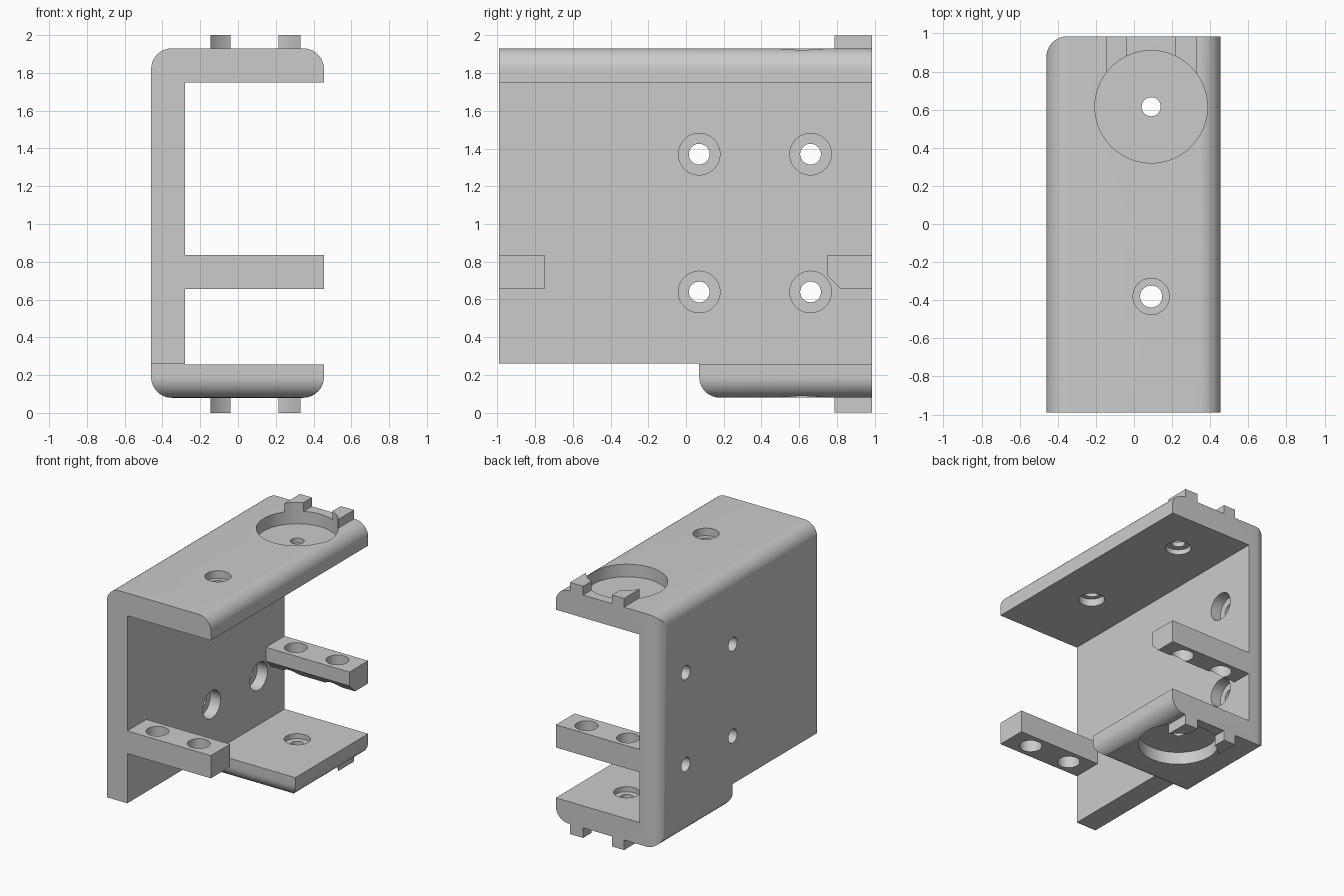
import bpy, bmesh, math
from mathutils import Vector

if "Cube" in bpy.data.objects:
    bpy.data.objects.remove(bpy.data.objects["Cube"], do_unlink=True)

grey = bpy.data.materials.new("plain_grey")
grey.use_nodes = True
COLOUR = (0.6, 0.6, 0.6, 1)
grey.diffuse_color = COLOUR
grey.node_tree.nodes["Principled BSDF"].inputs["Base Color"].default_value = COLOUR

# Overall limits
X0, X1, Y0, Y1 = -0.46, 0.455, -0.99, 0.985
Z0, Z1 = 0.08, 1.93
WALL = -0.28            # inner face of the side wall
FLOOR, CEIL = 0.255, 1.75
R = 0.11                # edge rounding
DISC = (0.09, 0.615)    # centre of the round recesses


def prism(name, pts, axis, lo, hi):
    """Extrude a 2D outline along an axis; the outline uses the other two axes in order."""
    i = "xyz".index(axis)

    def place(p, d):
        c = list(p)
        c.insert(i, d)
        return Vector(c)

    bm = bmesh.new()
    face = bm.faces.new([bm.verts.new(place(p, lo)) for p in pts])
    new = bmesh.ops.extrude_face_region(bm, geom=[face])["geom"]
    verts = [v for v in new if isinstance(v, bmesh.types.BMVert)]
    bmesh.ops.translate(bm, verts=verts, vec=place((0, 0), hi - lo))
    bmesh.ops.recalc_face_normals(bm, faces=bm.faces)
    mesh = bpy.data.meshes.new(name)
    bm.to_mesh(mesh)
    bm.free()
    mesh.materials.append(grey)
    ob = bpy.data.objects.new(name, mesh)
    bpy.context.collection.objects.link(ob)
    return ob


def rounded(a0, b0, a1, b1, radii, steps=10):
    """Rectangle outline; radii run from the low-low corner counterclockwise."""
    pts = []
    corners = ((a0, b0, 1, 1), (a1, b0, -1, 1), (a1, b1, -1, -1), (a0, b1, 1, -1))
    for k, (a, b, sa, sb) in enumerate(corners):
        r = radii[k]
        if not r:
            pts.append((a, b))
            continue
        for s in range(steps + 1):
            t = math.pi + (k + s / steps) * math.pi / 2
            pts.append((a + sa * r + r * math.cos(t), b + sb * r + r * math.sin(t)))
    return pts


def box(name, x0, x1, y0, y1, z0, z1):
    return prism(name, rounded(x0, y0, x1, y1, (0, 0, 0, 0)), "z", z0, z1)


def rod(centre, r, axis, lo, hi, n=48):
    pts = [(centre[0] + r * math.cos(2 * math.pi * k / n),
            centre[1] + r * math.sin(2 * math.pi * k / n)) for k in range(n)]
    return prism("cutter", pts, axis, lo, hi)


def activate(ob):
    bpy.ops.object.select_all(action="DESELECT")
    ob.select_set(True)
    bpy.context.view_layer.objects.active = ob


def carve(ob, tool, operation="DIFFERENCE"):
    mod = ob.modifiers.new("carve", "BOOLEAN")
    mod.operation, mod.solver, mod.object = operation, "EXACT", tool
    activate(ob)
    bpy.ops.object.modifier_apply(modifier=mod.name)
    bpy.data.objects.remove(tool, do_unlink=True)


def finish(ob):
    activate(ob)
    bpy.ops.object.shade_smooth_by_angle(angle=math.radians(30))


# Bracket: rounded block with a rounded rear wall corner
body = prism("bracket_body", rounded(X0, Z0, X1, Z1, (R, R, R, R)), "y", Y0, Y1)
carve(body, prism("cutter", rounded(X0, -2, 2, Y1, (0, 0, 0, R)), "z", -1, 3), "INTERSECT")
# Open channel between the plates
carve(body, box("cutter", WALL, 1, -2, 2, FLOOR, CEIL))
# Short bottom plate with a rounded front edge
front, top = 0.07, 0.26
arc = [(front + R - R * math.sin(t), Z0 + R - R * math.cos(t))
       for t in [k * math.pi / 20 for k in range(11)]]
carve(body, prism("cutter", [(-2, -1), (front + R, -1)] + arc + [(front, top), (-2, top)],
                  "x", -1, 1))

# Wall screw holes, counterbored inside
for y in (0.07, 0.66):
    for z in (0.64, 1.37):
        carve(body, rod((y, z), 0.055, "x", -1, 0))
        carve(body, rod((y, z), 0.11, "x", WALL - 0.09, 0))

# Round recesses in the outer faces, with inner counterbores and centre holes
DEPTH, SINK, BORE = 0.1, 0.04, 0.095
carve(body, rod(DISC, 0.295, "z", Z1 - DEPTH, 2.2, 72))
carve(body, rod(DISC, 0.295, "z", -0.2, Z0 + DEPTH, 72))
carve(body, rod(DISC, BORE, "z", CEIL - 0.1, CEIL + SINK))
carve(body, rod(DISC, BORE, "z", FLOOR - SINK, FLOOR + 0.1))
carve(body, rod(DISC, 0.05, "z", -1, 3))

# Front screw hole in the top plate, counterbored on both sides
hole = (DISC[0], -0.38)
carve(body, rod(hole, BORE, "z", Z1 - 0.06, 2.2))
carve(body, rod(hole, BORE, "z", CEIL - 0.1, CEIL + 0.06))
carve(body, rod(hole, 0.058, "z", CEIL - 0.1, 2.2))
finish(body)

# Cross arms with two vertical holes each; the rear one has a chamfered lower edge
A0, A1 = 0.655, 0.835
front_arm = box("front_arm", WALL, X1, Y0, -0.75, A0, A1)
rear_arm = prism("rear_arm", [(0.82, A0), (Y1, A0), (Y1, A1), (0.75, A1), (0.75, 0.725)],
                 "x", WALL, X1)
for arm, y in ((front_arm, -0.87), (rear_arm, 0.87)):
    for x in (-0.1, 0.265):
        carve(arm, rod((x, y), 0.083, "z", 0, 1.2))
    finish(arm)

# Locating pegs, trimmed by the round recesses
for side, x0, x1 in (("right", -0.145, -0.04), ("left", 0.215, 0.33)):
    for level, z0, z1 in (("top", Z1, 2.0), ("bottom", 0.0, Z0)):
        peg = box(f"{level}_{side}_peg", x0, x1, 0.75, Y1, z0, z1)
        carve(peg, rod(DISC, 0.295, "z", z0 - 0.2, z1 + 0.2, 72))
        finish(peg)
